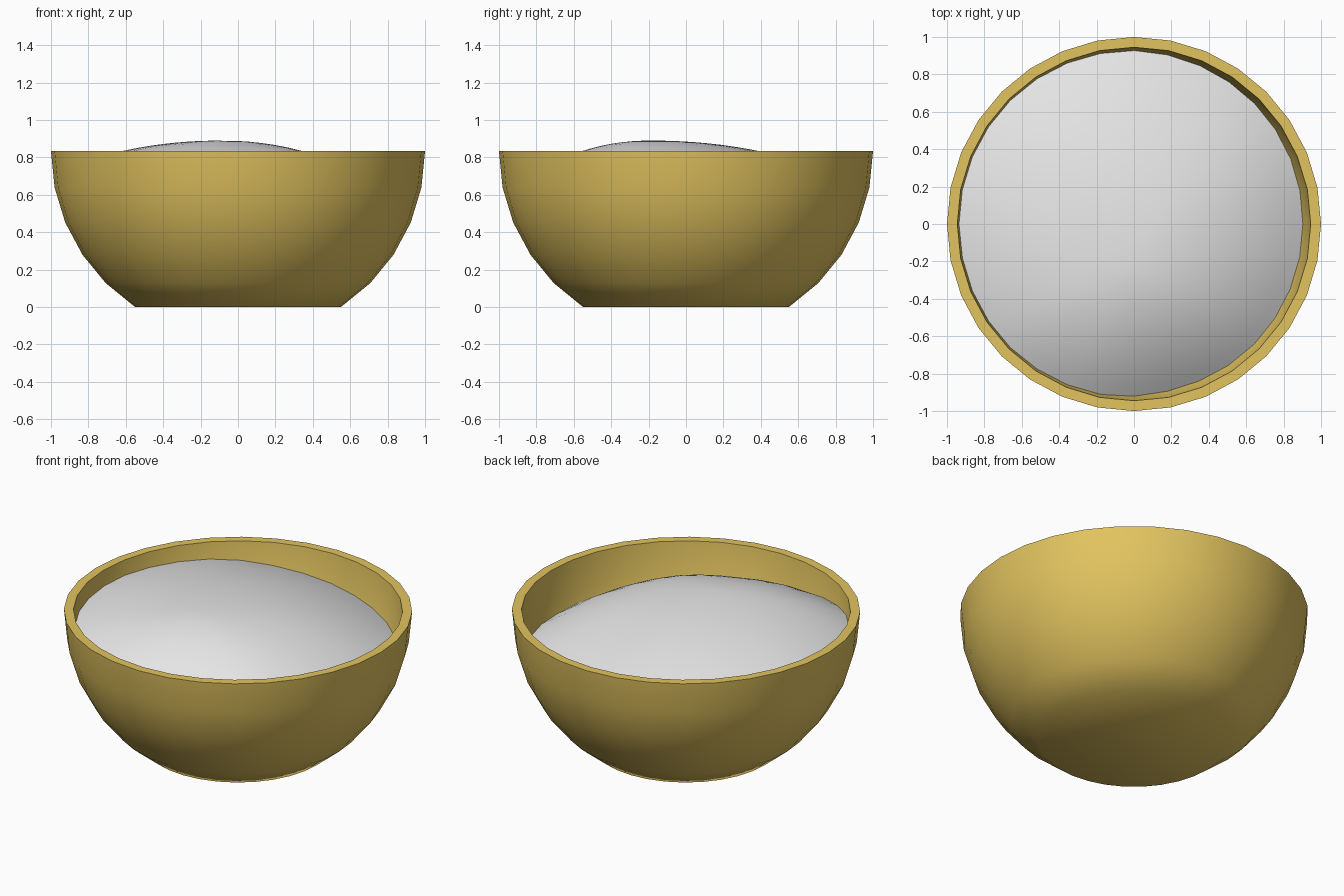
import bpy, bmesh, math

if "Cube" in bpy.data.objects:
    bpy.data.objects.remove(bpy.data.objects["Cube"])

SEG = 32
RIM_Z = 0.835


def material(name, rgb):
    m = bpy.data.materials.new(name)
    m.diffuse_color = (*rgb, 1)
    m.use_nodes = True
    m.node_tree.nodes["Principled BSDF"].inputs["Base Color"].default_value = m.diffuse_color
    return m


def make_object(name, rings, mat, cap_start=False, cap_end=False, angle=40):
    """Skin a list of closed rings of points."""
    bm = bmesh.new()
    loops = [[bm.verts.new(p) for p in ring] for ring in rings]
    for a, b in zip(loops, loops[1:]):
        for i in range(SEG):
            j = (i + 1) % SEG
            bm.faces.new((a[i], a[j], b[j], b[i]))
    if cap_start:
        bm.faces.new(list(reversed(loops[0])))
    if cap_end:
        bm.faces.new(loops[-1])
    me = bpy.data.meshes.new(name)
    bm.to_mesh(me)
    bm.free()
    me.materials.append(mat)
    ob = bpy.data.objects.new(name, me)
    bpy.context.collection.objects.link(ob)
    bpy.ops.object.select_all(action='DESELECT')
    ob.select_set(True)
    bpy.context.view_layer.objects.active = ob
    bpy.ops.object.shade_smooth_by_angle(angle=math.radians(angle))
    return ob


def circle(r, z):
    return [(r * math.cos(2 * math.pi * i / SEG),
             r * math.sin(2 * math.pi * i / SEG), z) for i in range(SEG)]


gold = material("golden_yellow", (0.76, 0.55, 0.115))
grey = material("light_grey", (0.8, 0.8, 0.8))

# Bowl: cut hemisphere outside, rim, thinner hemisphere inside
step = math.radians(11.25)
outer = [(math.cos(k * step), RIM_Z - math.sin(k * step)) for k in range(5, -1, -1)]
outer[0] = (0.55, 0.0)
inner = [(0.945 * math.cos(k * step), RIM_Z - 0.945 * math.sin(k * step)) for k in range(6)]
make_object("bowl", [circle(r, z) for r, z in outer + inner], gold, True, True)

# Contents: off-centre mound whose edge height varies around the wall
EDGE = [(0, -.27), (30, -.25), (60, -.23), (74, -.213), (101, -.165), (130, -.11),
        (150, -.10), (172, -.095), (194, -.105), (225, -.11), (255, -.17),
        (285, -.25), (315, -.25), (340, -.265), (360, -.27)]
PEAK = (-0.09, -0.19, 0.055)


def edge_height(deg):
    for (a, za), (b, zb) in zip(EDGE, EDGE[1:]):
        if a <= deg <= b:
            return za + (zb - za) * (deg - a) / (b - a)


edge = []
for i in range(SEG):
    t = 2 * math.pi * i / SEG
    h = edge_height(math.degrees(t))
    r = math.sqrt(0.945 ** 2 - h * h) + 0.006
    edge.append((r * math.cos(t), r * math.sin(t), h))

rings = []
N = 14
for k in range(N, 0, -1):
    s = k / N
    rings.append([(PEAK[0] + (x - PEAK[0]) * s,
                   PEAK[1] + (y - PEAK[1]) * s,
                   RIM_Z + PEAK[2] + (h - PEAK[2]) * s ** 2.1) for x, y, h in edge])
make_object("bowl_contents", rings, grey, False, True, 60)
